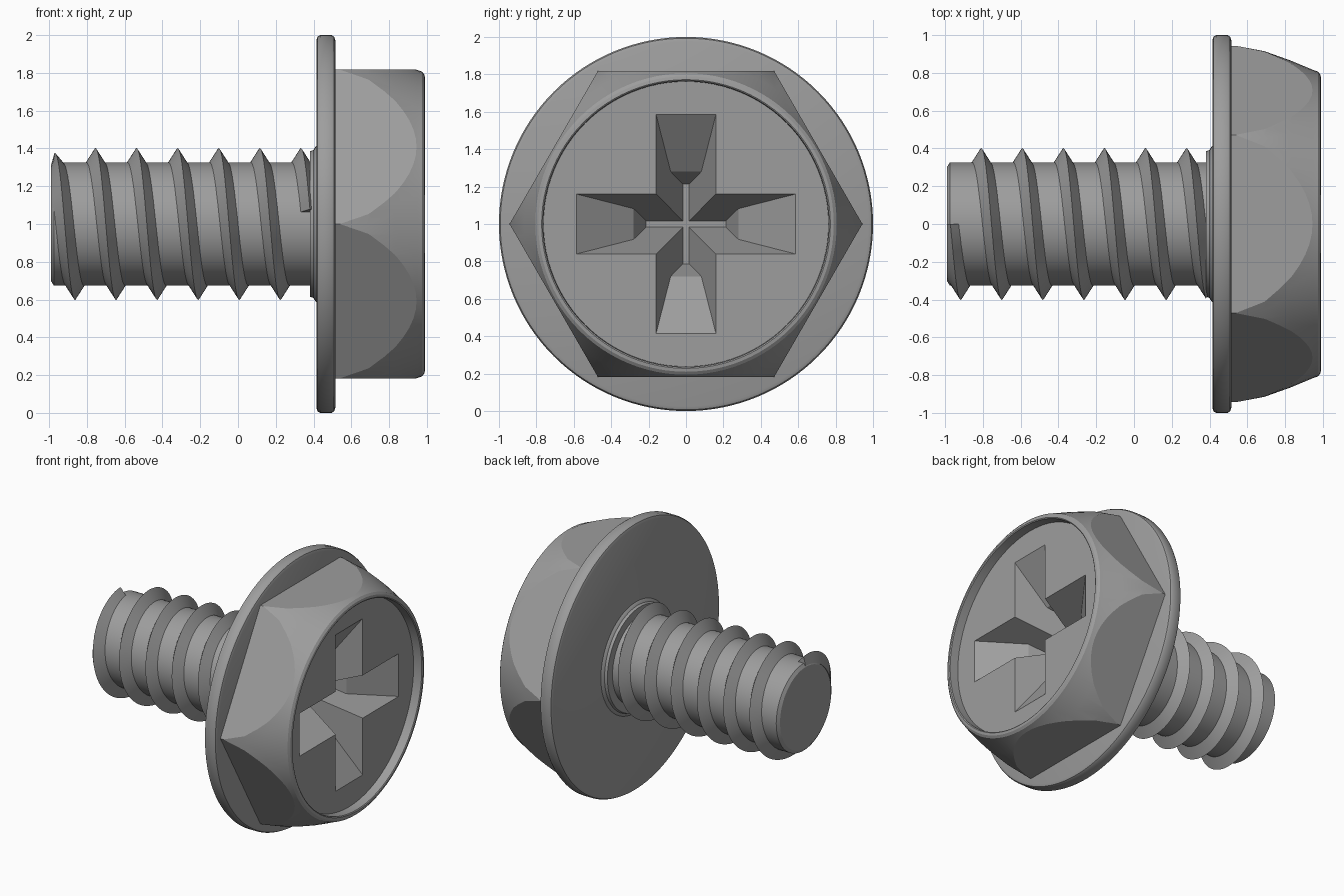
import bpy, bmesh, math

cube = bpy.data.objects.get("Cube")
if cube:
    bpy.data.objects.remove(cube, do_unlink=True)

steel = bpy.data.materials.new("grey steel")
steel.use_nodes = True
GREY = (0.34, 0.34, 0.34, 1)
steel.diffuse_color = GREY
steel.node_tree.nodes["Principled BSDF"].inputs["Base Color"].default_value = GREY

AXIS_Z = 1.0


def loft(name, sections):
    """Skin a list of equal-length point loops and cap both ends."""
    bm = bmesh.new()
    rings = [[bm.verts.new(p) for p in loop] for loop in sections]
    n = len(rings[0])
    for a, b in zip(rings, rings[1:]):
        for i in range(n):
            j = (i + 1) % n
            bm.faces.new((a[i], a[j], b[j], b[i]))
    bm.faces.new(rings[0])
    bm.faces.new(rings[-1])
    bmesh.ops.recalc_face_normals(bm, faces=bm.faces[:])
    mesh = bpy.data.meshes.new(name)
    bm.to_mesh(mesh)
    bm.free()
    mesh.materials.append(steel)
    obj = bpy.data.objects.new(name, mesh)
    bpy.context.collection.objects.link(obj)
    return obj


def circle(x, r, n):
    """Loop of n points around the screw axis, starting on the +y side."""
    steps = [2 * math.pi * i / n for i in range(n)]
    return [(x, r * math.cos(a), AXIS_Z + r * math.sin(a)) for a in steps]


def lathe(name, profile, n=96):
    return loft(name, [circle(x, r, n) for x, r in profile])


def smooth(obj, degrees=30):
    bpy.ops.object.select_all(action="DESELECT")
    obj.select_set(True)
    bpy.context.view_layer.objects.active = obj
    bpy.ops.object.shade_smooth_by_angle(angle=math.radians(degrees))


def cut(obj, cutter, operation):
    """Apply a boolean and discard the cutter."""
    cutter.hide_render = True
    mod = obj.modifiers.new("cut", "BOOLEAN")
    mod.operation = operation
    mod.solver = "EXACT"
    mod.object = cutter
    graph = bpy.context.evaluated_depsgraph_get()
    mesh = bpy.data.meshes.new_from_object(obj.evaluated_get(graph))
    obj.modifiers.clear()
    obj.data = mesh
    bpy.data.objects.remove(cutter, do_unlink=True)


# Round flange with softened rim
flange = lathe("flange", [(0.415, 0.975), (0.422, 0.993), (0.435, 1.0), (0.495, 1.0),
                          (0.508, 0.993), (0.515, 0.975)], 128)
smooth(flange, 40)

# Hex head: a chamfered, dished turning trimmed by a hexagonal prism
FACE_X = 0.92
head = lathe("hex_head", [(0.47, 0.955), (0.52, 0.947), (0.69, 0.915), (0.83, 0.865),
                          (0.95, 0.815), (0.975, 0.806), (0.987, 0.79), (0.99, 0.772),
                          (0.985, 0.765), (FACE_X, 0.762)])
apothem = 0.817
hex_radius = apothem / math.cos(math.pi / 6)
cut(head, loft("hex_cutter", [circle(x, hex_radius, 6) for x in (0.45, 1.2)]), "INTERSECT")


# Cross-shaped drive recess: two tapering bars
def bar(along_z):
    loops = []
    for depth, length, width in ((-0.15, 0.585, 0.16), (0, 0.585, 0.16),
                                 (0.22, 0.28, 0.082), (0.44, 0.2, 0.004)):
        corners = [(-length, -width), (length, -width), (length, width), (-length, width)]
        if along_z:
            corners = [(v, u) for u, v in corners]
        loops.append([(FACE_X - depth, u, AXIS_Z + v) for u, v in corners])
    return loft("recess_cutter", loops)


for along_z in (False, True):
    cut(head, bar(along_z), "DIFFERENCE")
smooth(head, 18)

# Plain shank with a chamfered end and a small collar under the flange
TIP = -0.99
shank = lathe("shank", [(TIP, 0.302), (-0.975, 0.326), (0.38, 0.326), (0.381, 0.385),
                        (0.4, 0.392), (0.41, 0.41), (0.43, 0.425)], 72)
smooth(shank)

# Helical thread ridge swept around the shank, rising over its first stretch
PITCH, TURNS, STEPS = 0.2175, 6.23, 64
ROOT, CREST, START_CREST, RISE = 0.31, 0.402, 0.375, 0.15
sections = []
for k in range(int(TURNS * STEPS) + 1):
    turn = k / STEPS
    a = 2 * math.pi * turn
    centre = -0.972 + PITCH * turn
    crest = START_CREST + (CREST - START_CREST) * min(1, turn / RISE)
    ridge = [(-0.058, ROOT), (0, crest), (0.058, ROOT)]
    sections.append([(max(TIP, centre + dx), -r * math.sin(a), AXIS_Z + r * math.cos(a))
                     for dx, r in ridge])
thread = loft("thread", sections)
smooth(thread)
